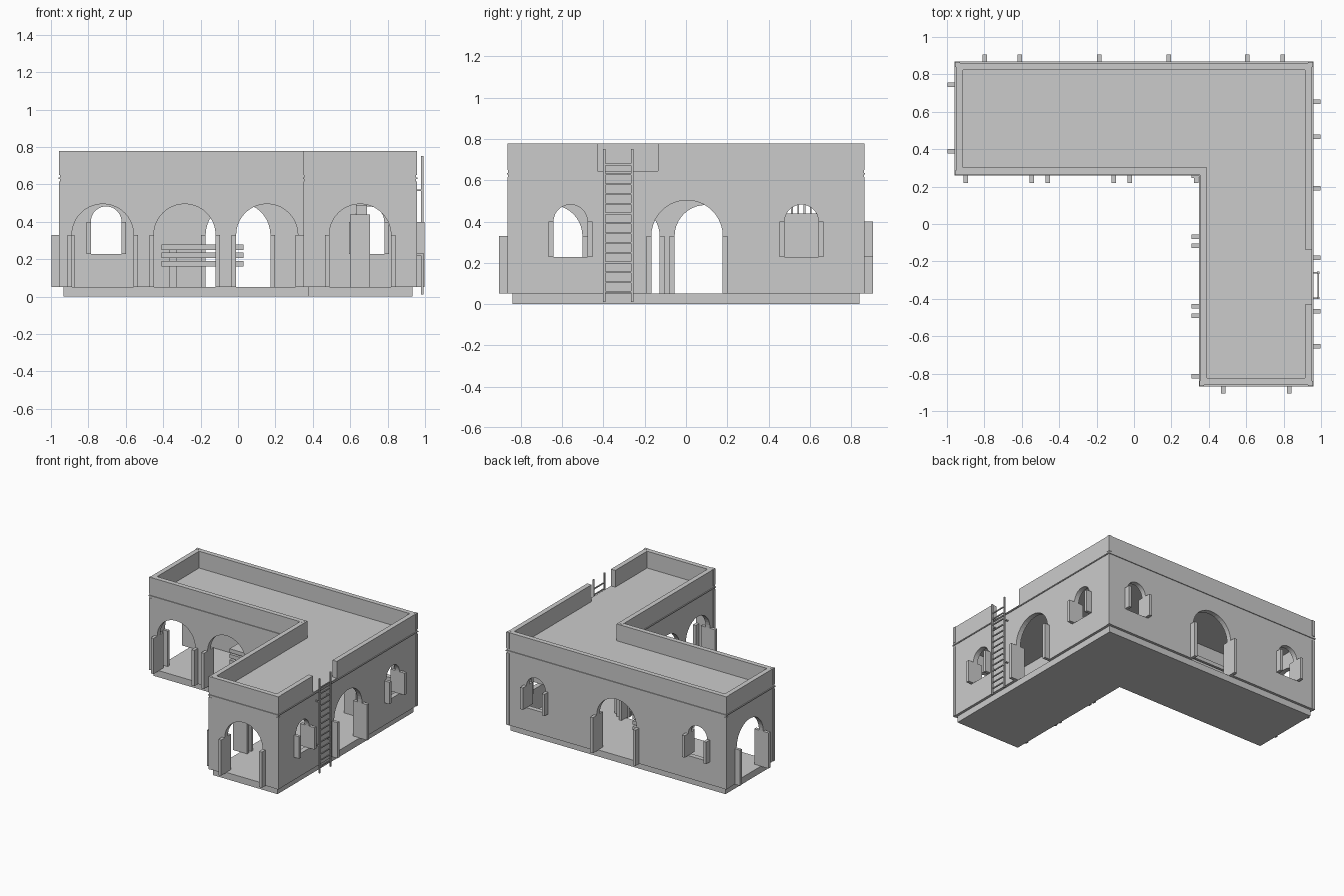
import bpy, bmesh, math
from mathutils import Matrix, Vector

if "Cube" in bpy.data.objects:
    bpy.data.objects.remove(bpy.data.objects["Cube"], do_unlink=True)

stone = bpy.data.materials.new("plain grey")
stone.use_nodes = True
GREY = (0.6, 0.6, 0.6, 1)
stone.diffuse_color = GREY
stone.node_tree.nodes["Principled BSDF"].inputs["Base Color"].default_value = GREY

# Main dimensions
X, Y = 0.953, 0.862        # outer half sizes
XI, YI = 0.353, 0.265      # inner corner of the L
FLOOR, ROOF, TOP, THICK = 0.05, 0.645, 0.777, 0.038


def finish(name, bm):
    bmesh.ops.recalc_face_normals(bm, faces=bm.faces)
    mesh = bpy.data.meshes.new(name)
    bm.to_mesh(mesh)
    bm.free()
    mesh.materials.append(stone)
    ob = bpy.data.objects.new(name, mesh)
    bpy.context.collection.objects.link(ob)
    return ob


def add_box(bm, lo, hi):
    mid = [(a + b) / 2 for a, b in zip(lo, hi)]
    size = [b - a for a, b in zip(lo, hi)]
    bmesh.ops.create_cube(bm, size=1, matrix=Matrix.Translation(mid) @ Matrix.Diagonal((*size, 1)))


def boxes(name, parts):
    bm = bmesh.new()
    for lo, hi in parts:
        add_box(bm, lo, hi)
    return finish(name, bm)


def plan(o):
    """L-shaped outline, moved inwards by o."""
    return [(-X + o, YI + o), (XI + o, YI + o), (XI + o, -Y + o),
            (X - o, -Y + o), (X - o, Y - o), (-X + o, Y - o)]


def slab(name, inset, z0, z1):
    bm = bmesh.new()
    face = bm.faces.new([bm.verts.new((x, y, z0)) for x, y in plan(inset)])
    ext = bmesh.ops.extrude_face_region(bm, geom=[face])
    tops = [v for v in ext["geom"] if isinstance(v, bmesh.types.BMVert)]
    bmesh.ops.translate(bm, verts=tops, vec=(0, 0, z1 - z0))
    return finish(name, bm)


def ring(name, outer, inner, z0, z1):
    """Closed L-shaped band between two insets."""
    bm = bmesh.new()
    loops = [[bm.verts.new((x, y, z)) for x, y in plan(o)]
             for o, z in ((outer, z0), (outer, z1), (inner, z1), (inner, z0))]
    for a, b in zip(loops, loops[1:] + loops[:1]):
        for i in range(6):
            j = (i + 1) % 6
            bm.faces.new((a[i], a[j], b[j], b[i]))
    return finish(name, bm)


# Openings: wall frame (origin, along, outward), centre along wall, kind
FRONT_BACK_WING = (Vector((0, YI, 0)), Vector((1, 0, 0)), Vector((0, -1, 0)))
FRONT_SIDE_WING = (Vector((0, -Y, 0)), Vector((1, 0, 0)), Vector((0, -1, 0)))
COURT = (Vector((XI, 0, 0)), Vector((0, 1, 0)), Vector((-1, 0, 0)))
SIDE = (Vector((X, 0, 0)), Vector((0, 1, 0)), Vector((1, 0, 0)))
BACK = (Vector((0, Y, 0)), Vector((1, 0, 0)), Vector((0, 1, 0)))
END = (Vector((-X, 0, 0)), Vector((0, 1, 0)), Vector((-1, 0, 0)))

DOOR, SMALL_DOOR, BIG_DOOR = (0.165, FLOOR, 0.33), (0.15, FLOOR, 0.33), (0.173, FLOOR, 0.33)
WINDOW = (0.082, 0.228, 0.4)

openings = [(FRONT_BACK_WING, c, DOOR) for c in (-0.723, -0.285, 0.155)]
openings += [(COURT, c, SMALL_DOOR) for c in (-0.652, -0.278, 0.095)]
openings += [(SIDE, c, WINDOW) for c in (-0.56, 0.56)]
openings += [(BACK, c, WINDOW) for c in (-0.705, 0.70)]
openings += [(FRONT_SIDE_WING, 0.653, DOOR), (END, 0.567, DOOR),
             (SIDE, 0.005, BIG_DOOR), (BACK, 0, BIG_DOOR)]


def add_arch(bm, frame, centre, kind):
    origin, along, out = frame
    r, z0, spring = kind
    pts = [(-r, z0)] + [(-r * math.cos(t), spring + r * math.sin(t))
                        for t in (math.pi * i / 20 for i in range(21))] + [(r, z0)]
    start = origin + out * 0.006
    face = bm.faces.new([bm.verts.new(start + along * (centre + u) + Vector((0, 0, z)))
                         for u, z in pts])
    ext = bmesh.ops.extrude_face_region(bm, geom=[face])
    moved = [v for v in ext["geom"] if isinstance(v, bmesh.types.BMVert)]
    bmesh.ops.translate(bm, verts=moved, vec=-out * (THICK + 0.012))


# Walls with arched openings and a gap in the parapet for the ladder
walls = ring("walls", 0, THICK, FLOOR, TOP)
cut = bmesh.new()
for o in openings:
    add_arch(cut, *o)
add_box(cut, (X - 0.06, -0.43, ROOF), (X + 0.05, -0.135, TOP + 0.1))
cutter = finish("opening_cutter", cut)
cutter.hide_render = True
mod = walls.modifiers.new("openings", "BOOLEAN")
mod.operation, mod.solver, mod.object = "DIFFERENCE", "EXACT", cutter
bpy.context.view_layer.update()
carved = bpy.data.meshes.new_from_object(walls.evaluated_get(bpy.context.evaluated_depsgraph_get()))
walls.modifiers.clear()
walls.data = carved
bpy.data.objects.remove(cutter, do_unlink=True)

# Floor, roof and thin string course
slab("floor_base", 0.02, 0, FLOOR + 0.002)
slab("roof_deck", THICK - 0.005, ROOF - 0.03, ROOF)
ring("string_course", -0.006, 0.004, 0.628, 0.636)

# Corner stones, broken at the string course
corners = []
for (x, y), (u, v) in zip(plan(0), plan(0.022)):
    dx, dy = (0.003 if u < x else -0.003), (0.003 if v < y else -0.003)
    for z0, z1 in ((FLOOR, 0.615), (0.65, TOP + 0.001)):
        corners.append(((min(x + dx, u), min(y + dy, v), z0), (max(x + dx, u), max(y + dy, v), z1)))
boxes("corner_stones", corners)

# Jamb posts on both sides of every opening, passing through the wall
jambs = []
for (origin, along, out), c, (r, z0, z1) in openings:
    for s in (-1, 1):
        a = origin + along * (c + s * r) + out * 0.045
        b = origin + along * (c + s * (r + 0.024)) - out * (THICK + 0.04)
        jambs.append(((min(a.x, b.x), min(a.y, b.y), z0), (max(a.x, b.x), max(a.y, b.y), z1)))
boxes("door_and_window_jambs", jambs)

# Ladder: rails, rungs and wall brackets
LX, LY0, LY1 = 0.985, -0.396, -0.26
parts = [((LX - 0.006, y - 0.006, 0.01), (LX + 0.006, y + 0.006, 0.752)) for y in (LY0, LY1)]
parts += [((LX - 0.004, LY0, 0.055 + i * 0.0475), (LX + 0.004, LY1, 0.063 + i * 0.0475))
          for i in range(14)]
parts += [((X - 0.01, y - 0.004, z), (LX, y + 0.004, z + 0.008))
          for y in (LY0, LY1) for z in (0.22, 0.565)]
boxes("ladder", parts)

# Slatted rack inside the back wing
parts = [((-0.41, 0.48, z), (0.03, 0.62, z + 0.03)) for z in (0.16, 0.205, 0.248)]
parts += [((x, 0.5, FLOOR), (x + 0.04, 0.6, 0.26)) for x in (-0.37, -0.05)]
boxes("slatted_rack", parts)

# Cabinet inside the corner, with upright bars on top
parts = [((0.60, 0.46, FLOOR), (0.705, 0.66, 0.44))]
parts += [((0.63, 0.48 + i * 0.03, 0.44), (0.69, 0.488 + i * 0.03, 0.49)) for i in range(6)]
boxes("cabinet", parts)
